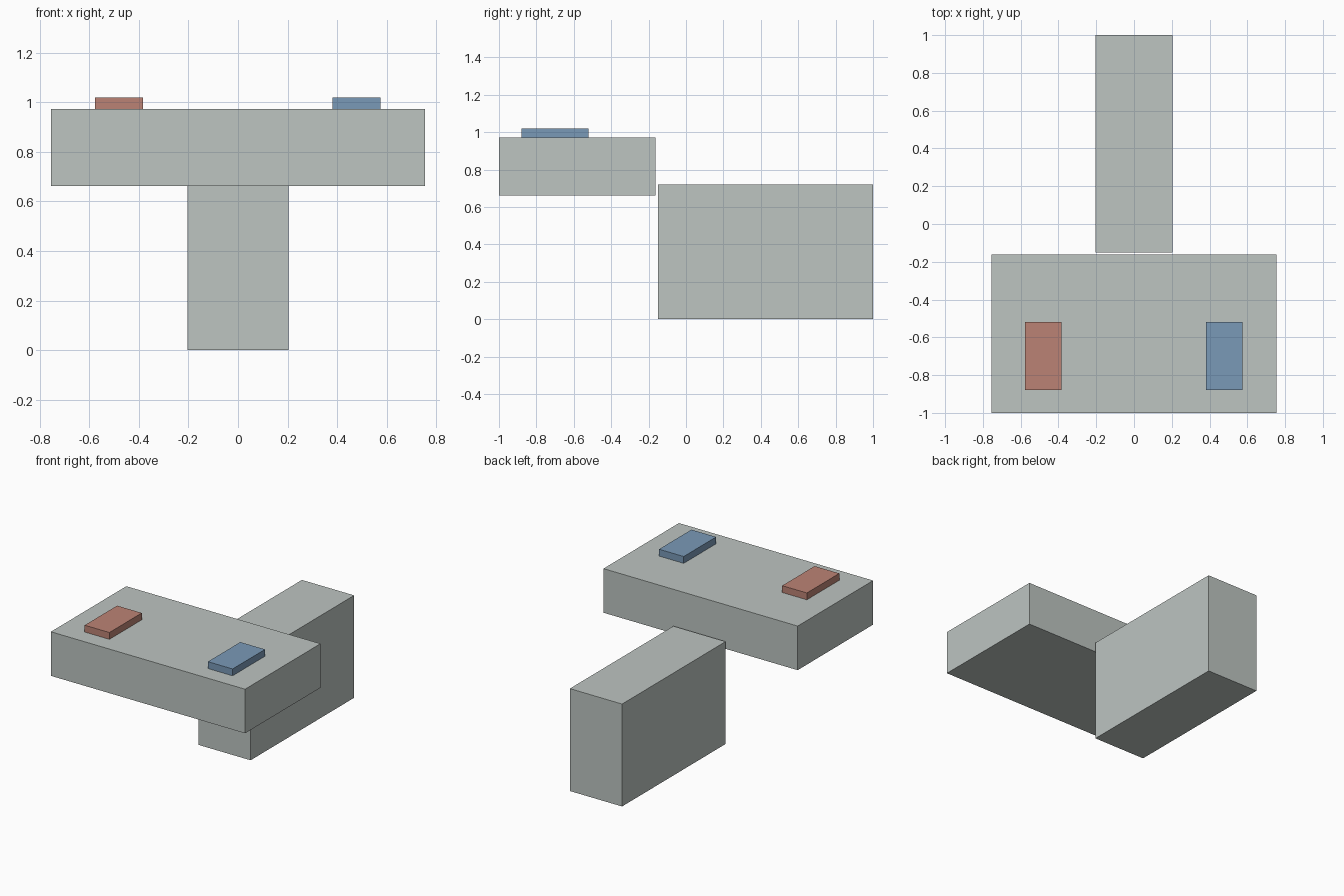
import bpy

if "Cube" in bpy.data.objects:
    bpy.data.objects.remove(bpy.data.objects["Cube"])


def material(name, rgb):
    m = bpy.data.materials.new(name)
    m.diffuse_color = (*rgb, 1.0)
    m.use_nodes = True
    m.node_tree.nodes["Principled BSDF"].inputs["Base Color"].default_value = m.diffuse_color
    return m


def box(name, x, y, z, mat):
    """Axis-aligned box from (min, max) ranges."""
    bpy.ops.mesh.primitive_cube_add(size=1, location=[sum(r) / 2 for r in (x, y, z)])
    ob = bpy.context.object
    ob.name = name
    ob.scale = [r[1] - r[0] for r in (x, y, z)]
    bpy.ops.object.transform_apply(location=False, rotation=False, scale=True)
    ob.data.materials.append(mat)
    return ob


grey = material("warm grey", (0.51, 0.555, 0.535))
red = material("brick red", (0.50, 0.226, 0.176))
blue = material("steel blue", (0.193, 0.319, 0.474))

# Upright support block and the wide head slab in front of it
box("support_block", (-0.203, 0.203), (-0.15, 1.0), (0.0, 0.72), grey)
box("head_slab", (-0.755, 0.755), (-1.0, -0.162), (0.662, 0.972), grey)

# Coloured pads on the slab
for name, cx, mat in (("left_pad", -0.48, red), ("right_pad", 0.478, blue)):
    box(name, (cx - 0.096, cx + 0.096), (-0.88, -0.52), (0.972, 1.02), mat)
